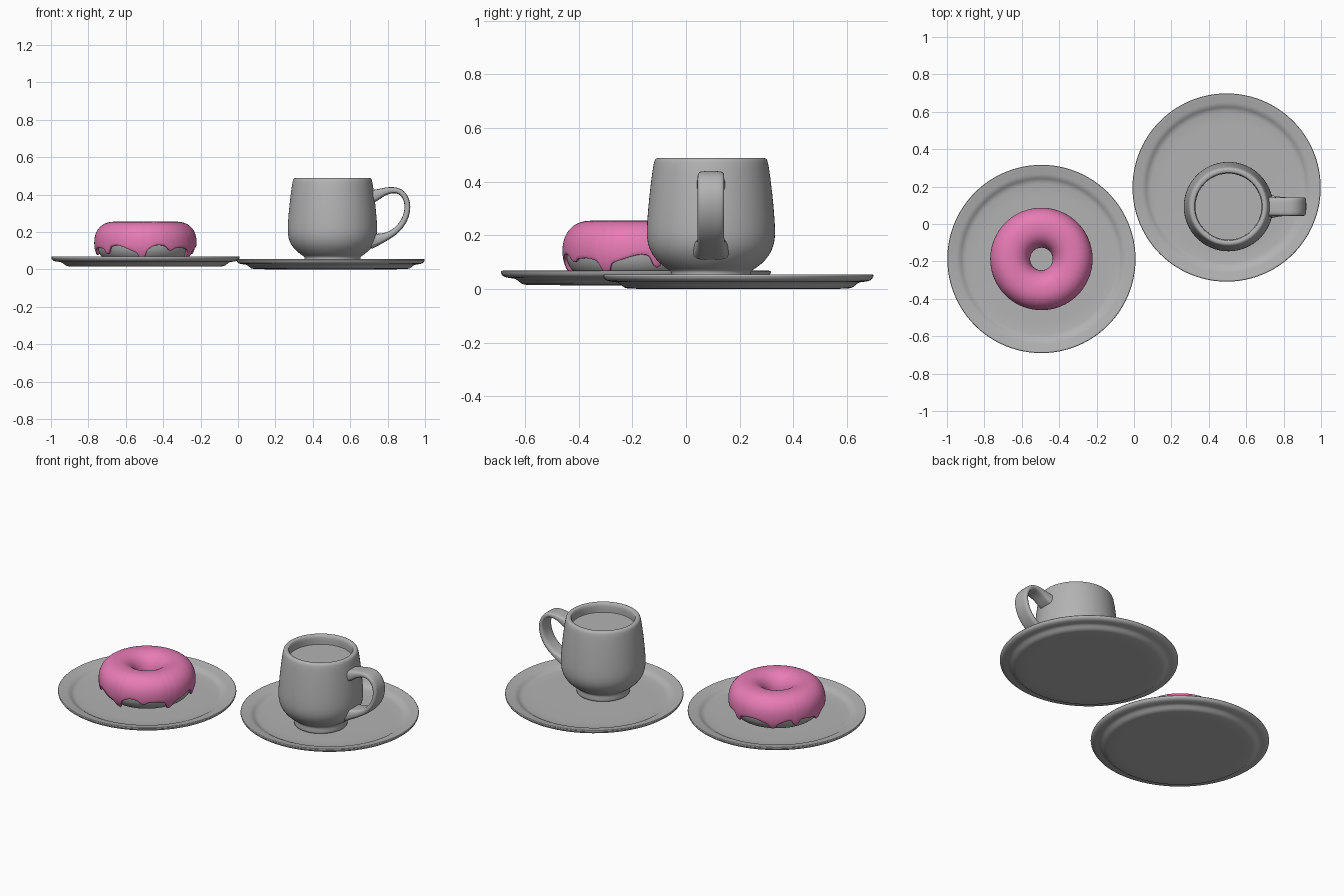
import bpy, bmesh, math
from mathutils import Vector

cube = bpy.data.objects.get("Cube")
if cube:
    bpy.data.objects.remove(cube, do_unlink=True)


def material(name, rgb):
    mat = bpy.data.materials.new(name)
    mat.use_nodes = True
    mat.diffuse_color = (*rgb, 1)
    mat.node_tree.nodes["Principled BSDF"].inputs["Base Color"].default_value = (*rgb, 1)
    return mat


grey = material("ceramic grey", (0.45, 0.45, 0.45))
pink = material("icing pink", (0.8, 0.2, 0.46))


def build(name, bm, mat, location, subdivide=0):
    bmesh.ops.recalc_face_normals(bm, faces=bm.faces)
    mesh = bpy.data.meshes.new(name)
    bm.to_mesh(mesh)
    bm.free()
    mesh.materials.append(mat)
    obj = bpy.data.objects.new(name, mesh)
    bpy.context.collection.objects.link(obj)
    obj.location = location
    if subdivide:
        mod = obj.modifiers.new("Smooth", "SUBSURF")
        mod.levels = mod.render_levels = subdivide
    bpy.ops.object.select_all(action="DESELECT")
    obj.select_set(True)
    bpy.context.view_layer.objects.active = obj
    bpy.ops.object.shade_smooth_by_angle(angle=math.radians(50))
    return obj


def skin(bm, rings, closed_ring=True, closed_path=False):
    """Bridge successive rings of points with quads."""
    verts = [[bm.verts.new(p) for p in ring] for ring in rings]
    n = len(rings[0])
    for i in range(len(rings) if closed_path else len(rings) - 1):
        a, b = verts[i], verts[(i + 1) % len(rings)]
        for j in range(n if closed_ring else n - 1):
            k = (j + 1) % n
            bm.faces.new((a[j], a[k], b[k], b[j]))
    return verts


def lathe(name, profile, mat, location, segments=48, subdivide=1):
    """Revolve (radius, height) points and cap both ends."""
    bm = bmesh.new()
    turns = [2 * math.pi * i / segments for i in range(segments)]
    verts = skin(bm, [[(r * math.cos(t), r * math.sin(t), z) for t in turns]
                      for r, z in profile])
    for ring in (verts[0], verts[-1]):
        bm.faces.new(ring)
    return build(name, bm, mat, location, subdivide)


# Plates: flat base, stepped wall, wide thin rim, sunken floor
plate = [(0.05, 0), (0.41, 0), (0.425, 0.003), (0.445, 0.022), (0.455, 0.026),
         (0.485, 0.028), (0.501, 0.036), (0.506, 0.051), (0.503, 0.055),
         (0.495, 0.054), (0.465, 0.048), (0.45, 0.046), (0.435, 0.04),
         (0.42, 0.028), (0.40, 0.024), (0.05, 0.024)]
left_spot, right_spot = (0.495, 0.195), (-0.495, -0.187)
lathe("cup_plate", plate, grey, (*left_spot, 0))
lathe("doughnut_plate", plate, grey, (*right_spot, 0.014))

# Cup: foot, tapered bowl, rounded lip, inner wall
cup_at = (0.505, 0.093, 0)
cup = [(0.05, 0.024), (0.15, 0.024), (0.153, 0.03), (0.148, 0.062), (0.153, 0.07),
       (0.17, 0.079), (0.205, 0.108), (0.23, 0.145), (0.241, 0.19), (0.239, 0.25),
       (0.23, 0.35), (0.22, 0.43), (0.213, 0.475), (0.207, 0.487), (0.195, 0.49),
       (0.182, 0.487), (0.176, 0.475), (0.178, 0.42), (0.18, 0.36), (0.05, 0.36)]
lathe("cup", cup, grey, cup_at)
lathe("drink", [(0.179, 0.40), (0.179, 0.432)], grey, cup_at, subdivide=0)

# Handle: a flat rounded band swept along a loop: x, z, half thickness, half width
path = [(0.19, 0.385, 0.038, 0.058), (0.225, 0.392, 0.033, 0.052),
        (0.265, 0.412, 0.022, 0.05), (0.315, 0.426, 0.017, 0.05),
        (0.365, 0.420, 0.016, 0.05), (0.398, 0.375, 0.016, 0.05),
        (0.404, 0.32, 0.016, 0.05), (0.385, 0.258, 0.016, 0.05),
        (0.345, 0.208, 0.017, 0.05), (0.295, 0.177, 0.019, 0.05),
        (0.245, 0.16, 0.03, 0.058), (0.2, 0.15, 0.042, 0.07)]
corners = [(1, 0), (1, 0.65), (0.7, 1), (-0.7, 1), (-1, 0.65),
           (-1, 0), (-1, -0.65), (-0.7, -1), (0.7, -1), (1, -0.65)]
rings = []
for i, (x, z, thick, wide) in enumerate(path):
    before, after = path[max(i - 1, 0)], path[min(i + 1, len(path) - 1)]
    along = Vector((after[0] - before[0], 0, after[1] - before[1])).normalized()
    out = Vector((-along.z, 0, along.x))
    rings.append([Vector((x, 0, z)) + out * thick * a + Vector((0, wide * b, 0))
                  for a, b in corners])
bm = bmesh.new()
skin(bm, rings)
build("cup_handle", bm, grey, cup_at, 2)

# Doughnut dough
MID, ACROSS, TALL = 0.167, 0.098, 0.104
dough_at = (*right_spot, 0.142)


def ring_point(turn, angle, grow=0.0):
    """Point on a slightly squared doughnut; angle 0 faces outward."""
    c, s = math.cos(angle), math.sin(angle)
    r = MID + (ACROSS + grow) * math.copysign(abs(c) ** 0.9, c)
    z = (TALL + grow) * math.copysign(abs(s) ** 0.9, s)
    return Vector((r * math.cos(turn), r * math.sin(turn), z))


bm = bmesh.new()
turns = [2 * math.pi * i / 64 for i in range(64)]
skin(bm, [[ring_point(t, 2 * math.pi * j / 32, -0.004) for j in range(32)]
          for t in turns], closed_path=True)
build("doughnut", bm, grey, dough_at, 1)

# Icing: shell over the top with a wavy edge and drips (degrees, depth)
drips = [(17, 0.045), (70, 0.045), (120, 0.035), (149, 0.05), (185, 0.035), (220, 0.04),
         (266, 0.055), (300, 0.02), (334, 0.055)]


def edge_angle(turn):
    z = -0.02 + 0.009 * math.sin(5 * turn + 1) + 0.006 * math.sin(8 * turn)
    drop = 0
    for degrees, depth in drips:
        gap = (math.degrees(turn) - degrees + 180) % 360 - 180
        drop += depth * (0.7 * math.exp(-(gap / 4.5) ** 4) + 0.3 * math.exp(-(gap / 11) ** 2))
    return -math.asin(min(0.85, (drop - z) / TALL))


bm = bmesh.new()
STEPS, rings = 28, []
for i in range(180):
    turn = 2 * math.pi * i / 180
    start, end = edge_angle(turn), math.pi + 0.25
    angles = [start + (end - start) * j / STEPS for j in range(STEPS + 1)]
    swell = 0.003 * min(1, max(0, (-start - 0.35) / 0.3))
    outer = [ring_point(turn, a, 0.009 + swell * max(0, 1 - j / 4))
             for j, a in enumerate(angles)]
    inner = [ring_point(turn, a, -0.008) for a in reversed(angles)]
    rings.append(outer + inner)
skin(bm, rings, closed_path=True)
build("icing", bm, pink, dough_at, 1)
